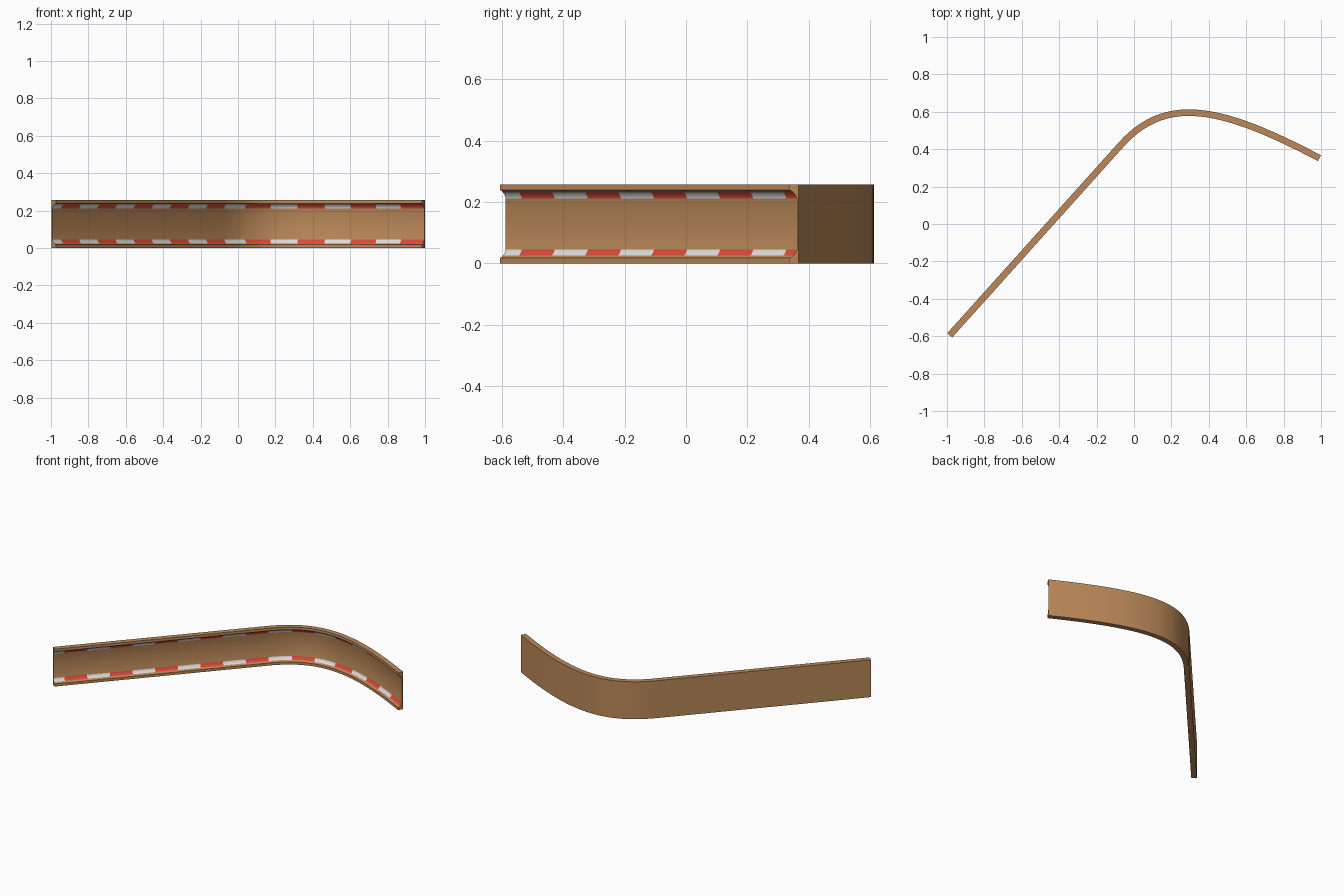
import bpy, bmesh, math
from mathutils import Vector

if "Cube" in bpy.data.objects:
    bpy.data.objects.remove(bpy.data.objects["Cube"])


def mat(name, rgb):
    m = bpy.data.materials.new(name)
    m.diffuse_color = (*rgb, 1)
    m.use_nodes = True
    m.node_tree.nodes["Principled BSDF"].inputs["Base Color"].default_value = m.diffuse_color
    return m


mats = [mat("tan wood", (0.50, 0.25, 0.10)),
        mat("stripe red", (0.72, 0.065, 0.04)),
        mat("stripe white", (0.72, 0.72, 0.72))]

# Path of the wall in plan: straight run, then one cubic bend
A = Vector((-0.985, -0.595))
B = Vector((-0.07, 0.423))
C1, C2, D = Vector((0.168, 0.688)), Vector((0.457, 0.634)), Vector((0.991, 0.352))


def bend(t):
    u = 1 - t
    return B * u**3 + C1 * 3*u*u*t + C2 * 3*u*t*t + D * t**3


dense = [A.lerp(B, i / 400) for i in range(400)] + [bend(i / 400) for i in range(401)]
dist = [0.0]
for p, q in zip(dense, dense[1:]):
    dist.append(dist[-1] + (q - p).length)
total = dist[-1]


def at(s):
    """Point and front-facing normal at distance s along the path."""
    i = 0
    while i < len(dist) - 2 and dist[i + 1] < s:
        i += 1
    f = (s - dist[i]) / (dist[i + 1] - dist[i])
    t = (dense[i + 1] - dense[i]).normalized()
    return dense[i].lerp(dense[i + 1], f), Vector((t.y, -t.x))


# Stations along the path line up with the stripe edges
STRIPE, FIRST, SUB = 0.145, 0.07, 4
stations = [0.0, FIRST / 2]
k = 0
while FIRST + k * STRIPE / SUB < total - 0.005:
    stations.append(FIRST + k * STRIPE / SUB)
    k += 1
stations.append(total)

# C-shaped section (depth toward front, height), mirrored about mid height
H, T = 0.257, 0.035
low = [(0, 0), (T, 0), (T, 0.018), (0.028, 0.020), (0.021, 0.025),
       (0.015, 0.031), (0.010, 0.038), (0.007, 0.046)]
section = low + [(d, H - z) for d, z in reversed(low)]
n = len(section)
painted = {4, 5, 6, n - 6, n - 7, n - 8}      # cove faces that carry stripes

# Sweep the section
bm = bmesh.new()
rings = []
for s in stations:
    p, nrm = at(s)
    rings.append([bm.verts.new((*(p + nrm * (d - T / 2)), z)) for d, z in section])
for i, (r0, r1) in enumerate(zip(rings, rings[1:])):
    mid = (stations[i] + stations[i + 1]) / 2
    odd = math.floor((mid - FIRST) / STRIPE + 1) % 2
    for j in range(n):
        j2 = (j + 1) % n
        f = bm.faces.new((r0[j], r1[j], r1[j2], r0[j2]))
        # the cove is painted in alternating white and red
        f.material_index = (1 if odd else 2) if (j in painted and j != n - 1) else 0
bm.faces.new(rings[0])
bm.faces.new(rings[-1][::-1])
bmesh.ops.recalc_face_normals(bm, faces=bm.faces)

me = bpy.data.meshes.new("curved_barrier_wall")
bm.to_mesh(me)
bm.free()
for m in mats:
    me.materials.append(m)
wall = bpy.data.objects.new("curved_barrier_wall", me)
bpy.context.collection.objects.link(wall)
bpy.context.view_layer.objects.active = wall
wall.select_set(True)
bpy.ops.object.shade_smooth_by_angle(angle=math.radians(35))
